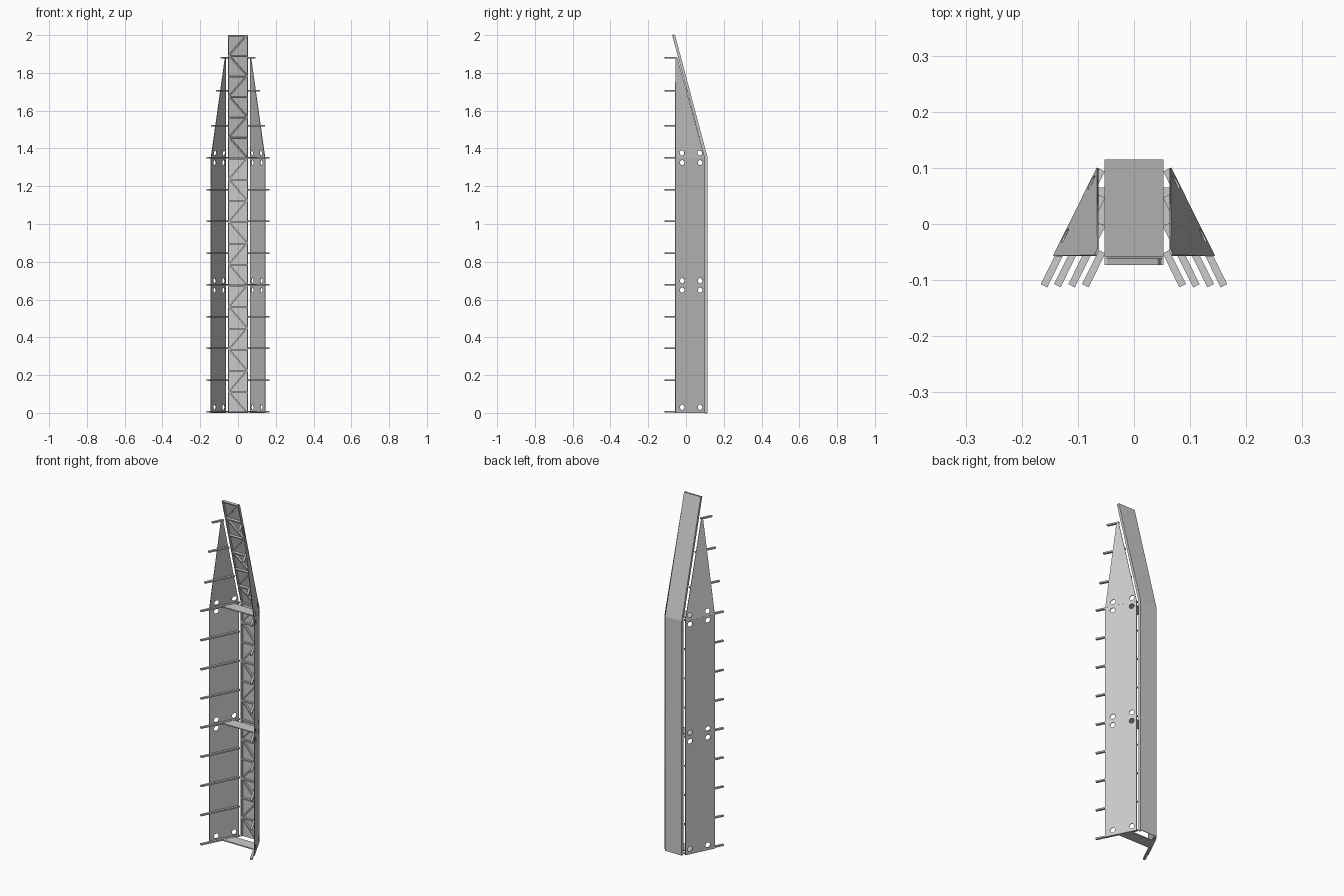
import bpy, bmesh, math
from mathutils import Vector, Matrix

cube = bpy.data.objects.get("Cube")
if cube:
    bpy.data.objects.remove(cube)

steel = bpy.data.materials.new("light_grey_steel")
steel.use_nodes = True
grey = (0.6, 0.6, 0.6, 1)
steel.diffuse_color = grey
steel.node_tree.nodes["Principled BSDF"].inputs["Base Color"].default_value = grey

BEND, TOP = 1.35, 2.0            # height of the fold and of the tip


def add_object(name, mesh):
    mesh.name = name
    mesh.materials.clear()
    mesh.materials.append(steel)
    obj = bpy.data.objects.new(name, mesh)
    bpy.context.collection.objects.link(obj)
    return obj


def add_bmesh(name, bm):
    bmesh.ops.recalc_face_normals(bm, faces=bm.faces)
    mesh = bpy.data.meshes.new(name)
    bm.to_mesh(mesh)
    bm.free()
    return add_object(name, mesh)


def add_pair(name, mesh):
    """Left part plus its mirrored right twin."""
    twin = mesh.copy()
    twin.transform(Matrix.Scale(-1, 4, (1, 0, 0)))
    twin.flip_normals()
    add_object("left_" + name, mesh)
    add_object("right_" + name, twin)


def add_prism(bm, profile, x0, x1):
    """Extrude a (y, z) profile along x."""
    face = bm.faces.new([bm.verts.new((x0, y, z)) for y, z in profile])
    ext = bmesh.ops.extrude_face_region(bm, geom=[face])
    verts = [g for g in ext["geom"] if isinstance(g, bmesh.types.BMVert)]
    bmesh.ops.translate(bm, verts=verts, vec=(x1 - x0, 0, 0))


def add_bar(bm, a, b, width, height, up=Vector((0, 0, 1))):
    """Rectangular bar from a to b; height is measured along up."""
    d = (b - a).normalized()
    side = d.cross(up).normalized()
    up = side.cross(d)
    rot = Matrix((d, side, up)).transposed().to_4x4()
    size = Matrix.Diagonal(((b - a).length, width, height, 1))
    bmesh.ops.create_cube(bm, size=1, matrix=Matrix.Translation((a + b) / 2) @ rot @ size)


def panel_mesh(corners, holes, radius=0.014, thick=0.003):
    """Flat sheet with round holes; holes are (distance along, distance up)."""
    o = corners[0]
    u = (corners[1] - o).normalized()
    n = u.cross(corners[-1] - o).normalized()
    v = n.cross(u)
    loops = [[((c - o).dot(u), (c - o).dot(v)) for c in corners]]
    for hu, hv in holes:
        angles = [math.tau * i / 20 for i in range(20)]
        loops.append([(hu + radius * math.cos(t), hv + radius * math.sin(t)) for t in angles])
    curve = bpy.data.curves.new("panel_outline", "CURVE")
    curve.dimensions = "2D"
    curve.fill_mode = "BOTH"
    curve.extrude = thick / 2
    for loop in loops:
        spline = curve.splines.new("POLY")
        spline.points.add(len(loop) - 1)
        for p, (x, y) in zip(spline.points, loop):
            p.co = (x, y, 0, 1)
        spline.use_cyclic_u = True
    tmp = bpy.data.objects.new("panel_outline", curve)
    bpy.context.collection.objects.link(tmp)
    deps = bpy.context.evaluated_depsgraph_get()
    mesh = bpy.data.meshes.new_from_object(tmp.evaluated_get(deps))
    bpy.data.objects.remove(tmp)
    mesh.transform(Matrix.Translation(o) @ Matrix((u, v, n)).transposed().to_4x4())
    return mesh


# Spine: thin back sheet and two edge flanges, folded forward near the top
def spine_line(offset):
    return [(0.115 - offset, 0), (0.115 - offset, BEND), (-0.058 - offset, TOP)]


bm = bmesh.new()
add_prism(bm, spine_line(0) + spine_line(0.003)[::-1], -0.053, 0.053)
add_bmesh("spine_sheet", bm)
bm = bmesh.new()
for s in (-1, 1):
    add_prism(bm, spine_line(0) + spine_line(0.015)[::-1], s * 0.053, s * 0.048)
add_bmesh("spine_flanges", bm)

# Zigzag lattice on the inside of the spine
bm = bmesh.new()
low, fold, tip = (Vector((0, y, z)) for y, z in spine_line(0.009))
for start, end, count, first in ((low, fold, 12, 0), (fold, tip, 6, 12)):
    along = (end - start).normalized()
    normal = along.cross(Vector((1, 0, 0)))
    for i in range(count):
        a, b = start.lerp(end, i / count), start.lerp(end, (i + 1) / count)
        half = Vector((0.048 if i % 2 else -0.048, 0, 0))
        add_bar(bm, a - half, b + half, 0.007, 0.012, normal)
        rung = b - along * 0.004
        add_bar(bm, rung - half, rung + half, 0.007, 0.012, normal)
add_bmesh("spine_lattice", bm)

# Side panels: upright lower sheets and tapering upper sheets
back, front = Vector((0.065, 0.10, 0)), Vector((0.143, -0.057, 0))
rise = Vector((0, 0, BEND))
hole_columns = (0.028, 0.134)
lower_holes = [(u, z) for u in hole_columns for z in (0.03, 0.65, 0.70, 1.325)]
add_pair("lower_panel", panel_mesh([back, front, front + rise, back + rise], lower_holes))
apex_front, apex_back = Vector((0.069, -0.056, 1.88)), Vector((0.064, -0.046, 1.88))
add_pair("upper_panel", panel_mesh([back + rise, front + rise, apex_front, apex_back],
                                   [(u, 0.026) for u in hole_columns]))

# Flat ribs lying against the inside of the panels and reaching out in front
run = (front - back).normalized()
inward = Vector((run.y, -run.x, 0)) * 0.008
bm = bmesh.new()
heights = [0.006 + i * 0.168 for i in range(9)] + [1.52, 1.705, 1.88]
for z in heights:
    t = max(0, (z - BEND) / (apex_front.z - BEND))
    b = back.lerp(Vector((apex_back.x, apex_back.y, 0)), t) + inward
    f = front.lerp(Vector((apex_front.x, apex_front.y, 0)), t) + inward
    f += run * ((f.y + 0.110) / -run.y)
    lift = Vector((0, 0, z))
    add_bar(bm, b + lift, f + lift, 0.013, 0.008)
mesh = bpy.data.meshes.new("ribs")
bmesh.ops.recalc_face_normals(bm, faces=bm.faces)
bm.to_mesh(mesh)
bm.free()
add_pair("ribs", mesh)

# Cross plates tying the two side panels together
bm = bmesh.new()
for z in (0.002, 0.674, 1.346):
    edge = [(back.lerp(front, t) + inward * 0.2) for t in (0.22, 0.64)]
    ring = [(p.x, p.y) for p in edge] + [(-p.x, p.y) for p in reversed(edge)]
    face = bm.faces.new([bm.verts.new((x, y, z)) for x, y in ring])
    ext = bmesh.ops.extrude_face_region(bm, geom=[face])
    top = [g for g in ext["geom"] if isinstance(g, bmesh.types.BMVert)]
    bmesh.ops.translate(bm, verts=top, vec=(0, 0, 0.006))
add_bmesh("cross_plates", bm)
